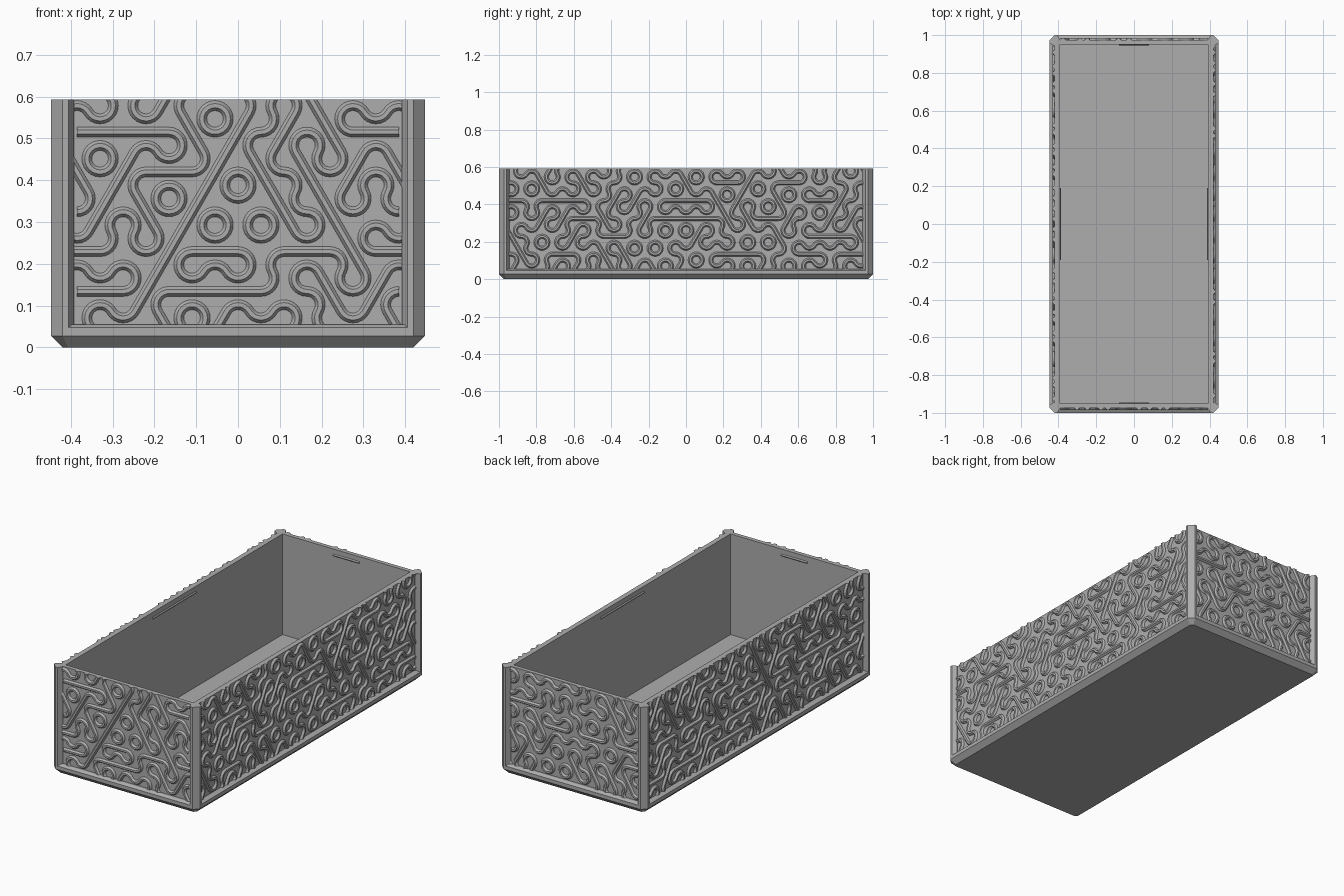
import bpy, bmesh, math, random
from mathutils import Matrix, Vector

random.seed(7)

cube = bpy.data.objects.get("Cube")
if cube:
    bpy.data.objects.remove(cube)

grey = bpy.data.materials.new("plain_grey")
grey.use_nodes = True
grey.diffuse_color = (0.42, 0.42, 0.42, 1)
grey.node_tree.nodes["Principled BSDF"].inputs["Base Color"].default_value = grey.diffuse_color

HX, HY, TOP = 0.447, 1.0, 0.593      # outer half sizes and rim height
CUT, LEDGE = 0.027, 0.055            # corner chamfer, top of base band
WX, WY = 0.42, 0.973                 # panel surface
IX, IY = 0.392, 0.95                 # inside of walls


def finish(bm, name):
    bmesh.ops.remove_doubles(bm, verts=bm.verts, dist=0.00005)
    bmesh.ops.recalc_face_normals(bm, faces=bm.faces)
    mesh = bpy.data.meshes.new(name)
    bm.to_mesh(mesh)
    bm.free()
    mesh.materials.append(grey)
    obj = bpy.data.objects.new(name, mesh)
    bpy.context.collection.objects.link(obj)
    return obj


def ring(bm, hx, hy, c, z):
    """Rectangle with chamfered corners."""
    pts = [(hx, hy - c), (hx - c, hy), (c - hx, hy), (-hx, hy - c),
           (-hx, c - hy), (c - hx, -hy), (hx - c, -hy), (hx, c - hy)]
    return [bm.verts.new((x, y, z)) for x, y in pts]


def loft(bm, rings):
    for a, b in zip(rings, rings[1:]):
        n = len(a)
        for i in range(n):
            j = (i + 1) % n
            bm.faces.new((a[i], a[j], b[j], b[i]))


# Tray: chamfered base band, walls, rim, inside and floor in one loft
bm = bmesh.new()
rings = [ring(bm, HX - CUT, HY - CUT, CUT / 2, 0),
         ring(bm, HX, HY, CUT, CUT),
         ring(bm, HX, HY, CUT, LEDGE - 0.008),
         ring(bm, WX + 0.012, WY + 0.012, CUT / 2, LEDGE),
         ring(bm, WX, WY, 0.002, LEDGE),
         ring(bm, WX, WY, 0.002, TOP),
         ring(bm, IX, IY, 0.001, TOP),
         ring(bm, IX, IY, 0.001, 0.035)]
loft(bm, rings)
bm.faces.new(rings[0])
bm.faces.new(rings[-1])
finish(bm, "tray")

# Corner posts, mirrored from one profile
profile = [(HX - CUT, HY), (0.406, HY), (IX, WY + 0.004), (IX, IY),
           (WX + 0.004, IY - 0.006), (HX, HY - 0.041), (HX, HY - CUT)]
for sx, side in ((1, "left"), (-1, "right")):
    for sy, end in ((1, "back"), (-1, "front")):
        bm = bmesh.new()
        low, high = [[bm.verts.new((x * sx, y * sy, z)) for x, y in profile]
                     for z in (LEDGE - 0.01, TOP)]
        loft(bm, [low, high])
        bm.faces.new(low)
        bm.faces.new(high)
        finish(bm, f"{end}_{side}_post")

# Snap ridges inside the walls
for name, half, wall, turn in (("front", 0.08, IY, 0), ("left", 0.19, IX, 90),
                               ("back", 0.08, IY, 180), ("right", 0.19, IX, 270)):
    bm = bmesh.new()
    ends = [[bm.verts.new((x, -wall + d, 0.56 + h)) for d, h in
             ((-0.002, -0.008), (0.005, 0), (-0.002, 0.008))] for x in (-half, half)]
    loft(bm, ends)
    for e in ends:
        bm.faces.new(e)
    ridge = finish(bm, f"{name}_snap_ridge")
    ridge.rotation_euler.z = math.radians(turn)

# Winding relief: hexagon tiles, each joining its six edges with three ribs
PITCH = 0.11
SIDE = PITCH / math.sqrt(3)
ROW = SIDE * 1.5
TILES = {"a": (None, (30, 150, 270)), "b": (None, (90, 210, 330)),
         "h": (0, (90, 270)), "u": (60, (150, 330)), "d": (120, (30, 210))}
SECTION = [(-0.0125, -0.003), (-0.0115, 0.002), (-0.005, 0.011),
           (0.005, 0.011), (0.0115, 0.002), (0.0125, -0.003)]
FRONT_ROWS = ["abuabdha", "hhduudh", "duhuddud", "udubdda",
              "hauhbhdh", "huhhadu", "abduhabd"]


def polar(radius, degrees):
    a = math.radians(degrees)
    return Vector((math.cos(a), math.sin(a))) * radius


def rib(bm, points, normals):
    """Sweep the rib section along a path in the panel plane."""
    rows = []
    for p, n in zip(points, normals):
        rows.append([bm.verts.new(((p + n * w).x, -h, (p + n * w).y)) for w, h in SECTION])
    loft(bm, rows)


def tile(bm, centre, kind):
    line, corners = TILES[kind]
    if line is not None:
        n = polar(1, line + 90)
        rib(bm, [centre - polar(PITCH / 2, line), centre + polar(PITCH / 2, line)], [n, n])
    for corner in corners:
        hub = centre + polar(SIDE, corner)
        dirs = [polar(1, corner + 120 + 15 * i) for i in range(9)]
        rib(bm, [hub + d * SIDE / 2 for d in dirs], dirs)


def panel(name, half, wall, turn, rows=None):
    bm = bmesh.new()
    for r in range(7):
        shift = 0.5 * (1 - r % 2)
        cols = [i + shift for i in range(-10, 11)]
        cols = [c for c in cols if abs(c) * PITCH < half + 0.046]
        kinds = rows[r] if rows else random.choices("abhud", k=len(cols))
        for c, kind in zip(cols, kinds):
            tile(bm, Vector((c * PITCH, 0.61 - r * ROW)), kind)
    bmesh.ops.remove_doubles(bm, verts=bm.verts, dist=0.0001)
    # Trim to the frame and cap the cut ends
    for co, no in (((half, 0, 0), (1, 0, 0)), ((-half, 0, 0), (-1, 0, 0)),
                   ((0, 0, TOP), (0, 0, 1)), ((0, 0, LEDGE), (0, 0, -1))):
        cut = bmesh.ops.bisect_plane(bm, geom=bm.verts[:] + bm.edges[:] + bm.faces[:],
                                     plane_co=co, plane_no=no, clear_outer=True)
        edges = [e for e in cut["geom_cut"] if isinstance(e, bmesh.types.BMEdge)]
        bmesh.ops.holes_fill(bm, edges=edges, sides=0)
    bm.transform(Matrix.Rotation(math.radians(turn), 4, "Z") @ Matrix.Translation((0, -wall, 0)))
    finish(bm, name)


panel("front_relief", IX, WY, 0, FRONT_ROWS)
panel("left_relief", 0.945, WX, 90)
panel("back_relief", IX, WY, 180)
panel("right_relief", 0.945, WX, 270)
